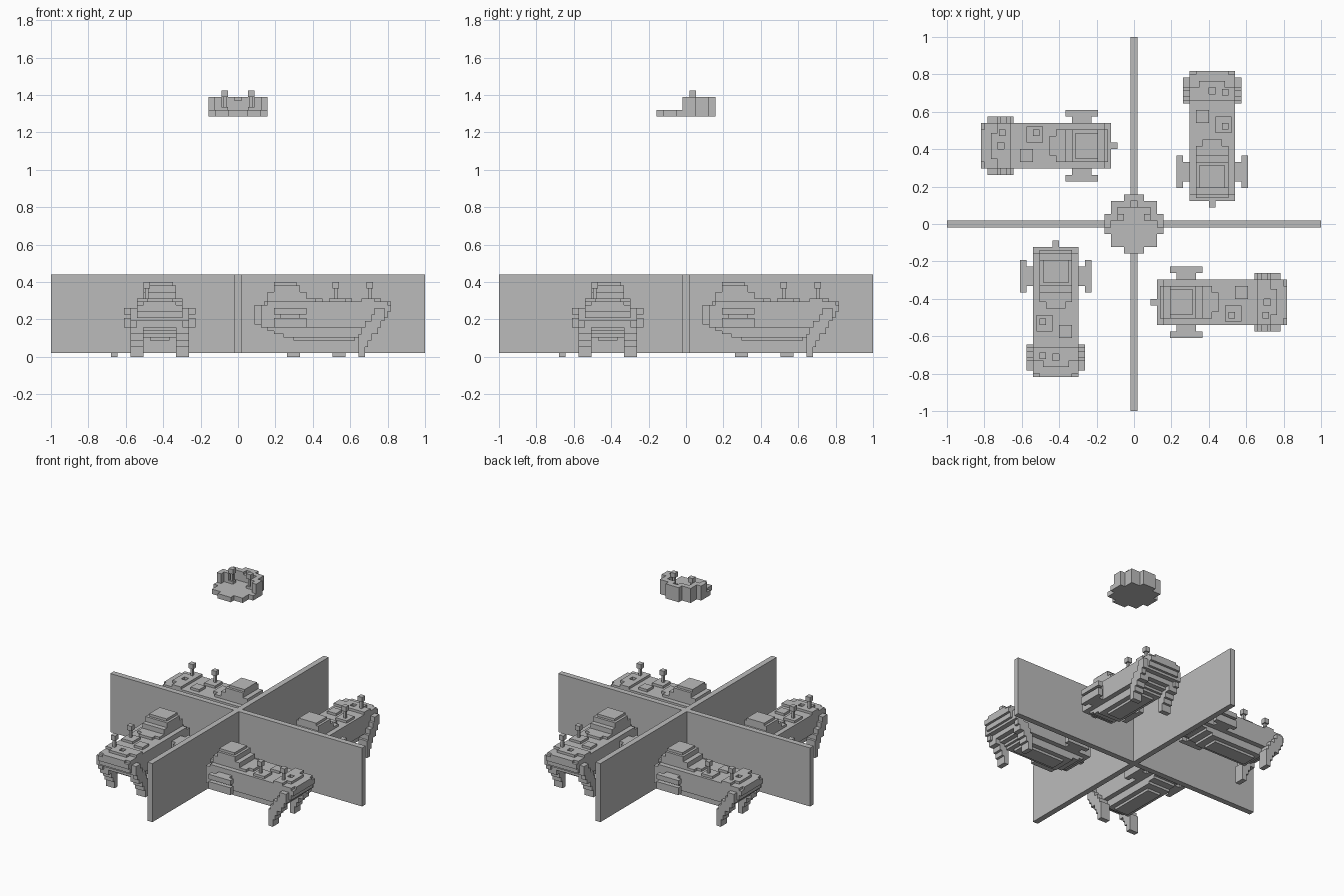
import bpy, bmesh, math
from mathutils import Vector

cube = bpy.data.objects.get("Cube")
if cube:
    bpy.data.objects.remove(cube)

grey = bpy.data.materials.new("plain grey")
grey.use_nodes = True
colour = (0.5, 0.5, 0.5, 1)
grey.diffuse_color = colour
grey.node_tree.nodes["Principled BSDF"].inputs["Base Color"].default_value = colour

S = 0.0174          # size of one block
MID = 24            # sideways distance of each craft from the centre line


def blocks(name, boxes, step=S, cut=(), offset=(0, 0, 0)):
    """Union of whole-number boxes (x0,x1,y0,y1,z0,z1), keeping only the outer skin."""
    def cells(group):
        return {(x, y, z) for a, b, c, d, e, f in group
                for x in range(a, b) for y in range(c, d) for z in range(e, f)}
    solid = cells(boxes) - cells(cut)
    bm = bmesh.new()
    verts = {}

    def vert(p):
        if p not in verts:
            verts[p] = bm.verts.new(Vector(p) * step + Vector(offset))
        return verts[p]

    for cell in solid:
        for axis in range(3):
            for side in (0, 1):
                near = list(cell)
                near[axis] += 2 * side - 1
                if tuple(near) in solid:
                    continue
                ring = []
                for i, j in ((0, 0), (1, 0), (1, 1), (0, 1)):
                    p = list(cell)
                    p[axis] += side
                    p[(axis + 1) % 3] += i
                    p[(axis + 2) % 3] += j
                    ring.append(vert(tuple(p)))
                bm.faces.new(ring if side else ring[::-1])
    bmesh.ops.dissolve_limit(bm, angle_limit=0.01, verts=bm.verts, edges=bm.edges)
    mesh = bpy.data.meshes.new(name)
    bm.to_mesh(mesh)
    bm.free()
    mesh.materials.append(grey)
    return place(name, mesh)


def place(name, mesh, angle=0):
    ob = bpy.data.objects.new(name, mesh)
    ob.rotation_euler.z = angle
    bpy.context.collection.objects.link(ob)
    return ob


def centred(u0, u1, half, z0, z1):
    return (u0, u1, -half - MID, half - MID, z0, z1)


def both(u0, u1, v0, v1, z0, z1):
    return [(u0, u1, v0 - MID, v1 - MID, z0, z1),
            (u0, u1, -v1 - MID, -v0 - MID, z0, z1)]


def stalk(name, x, y, z, height):
    """Small flared post on a half-size grid."""
    top = 2 * height
    return blocks(name, [(-2, 2, -2, 2, top - 4, top), (-1, 1, -1, 1, 0, top - 4),
                         (-2, 2, -2, 2, 0, 2)], S / 2, offset=(x * S, y * S, z * S))


# Crossed dividing walls
blocks("crossed_walls", [(-50, 50, -1, 1, 1, 22), (-1, 1, -50, 50, 1, 22)], 0.02)

# Stepped hull with deck and inner nub
hull = blocks("hull", [
    centred(17, 36, 3, 5, 6), centred(14, 38, 5, 6, 7),
    centred(11, 39, 5, 7, 8), centred(9, 41, 5, 8, 9),
    centred(7, 43, 7, 9, 11), centred(7, 45, 7, 11, 12),
    centred(7, 46, 7, 12, 14), centred(7, 47, 7, 14, 16),
    centred(8, 47, 5, 16, 17), centred(9, 46, 7, 16, 17),
    centred(5, 7, 1, 10, 16)])

# Raised deck plates
deck = blocks("deck_plates", [
    centred(9, 24, 5, 17, 18), centred(21, 26, 3, 17, 18),
    (28, 33, -6 - MID, -1 - MID, 17, 18), (31, 35, 1 - MID, 5 - MID, 17, 18),
    centred(38, 44, 4, 17, 18)] + both(38, 42, 4, 7, 17, 18),
    cut=[centred(40, 42, 1, 17, 18)])

# Stepped cabin
cabin = blocks("cabin", [centred(9, 21, 5, 18, 20), centred(11, 19, 5, 20, 22),
                         centred(11, 18, 4, 22, 23)])

# Side floats on short arms
floats = blocks("side_floats", both(13, 19, 7, 9, 9, 15)
                + both(11, 21, 9, 11, 9, 12) + both(11, 21, 9, 11, 13, 15))

# Curved front legs
legs = blocks("front_legs", both(37, 39, 5, 9, 0, 3) + both(37, 40, 5, 9, 3, 5)
              + both(37, 41, 5, 9, 5, 7) + both(38, 43, 5, 9, 7, 9)
              + both(39, 44, 7, 9, 9, 11) + both(41, 45, 7, 9, 11, 13)
              + both(42, 45, 7, 9, 13, 15))

# Deck posts
posts = [stalk("rear_post", 30, -4 - MID, 17, 6), stalk("front_post", 40.5, -4 - MID, 17, 6)]

# Repeat the craft in the other three quarters
for ob in [hull, deck, cabin, floats, legs] + posts:
    for quarter in (1, 2, 3):
        place(f"{ob.name}_{quarter}", ob.data, quarter * math.pi / 2)


# Floating round platform with a half-ring wall at the back
def disc(inset, z0, z1):
    return [(-x + inset, x - inset, -y + inset, y - inset, z0, z1)
            for x, y in ((9, 3), (7, 7), (3, 9))]


front_half = (-9, 9, -9, -1, 2, 6)
blocks("floating_platform", disc(0, 0, 6), cut=disc(2, 2, 6) + [front_half],
       offset=(0, 0, 1.285))

# Platform posts
for name, x, y, height in (("left_platform_post", 4, 2, 6),
                           ("right_platform_post", -4, 2, 6),
                           ("back_platform_post", 0, 6, 3)):
    stalk(name, x, y, 1.285 / S + 2, height)
